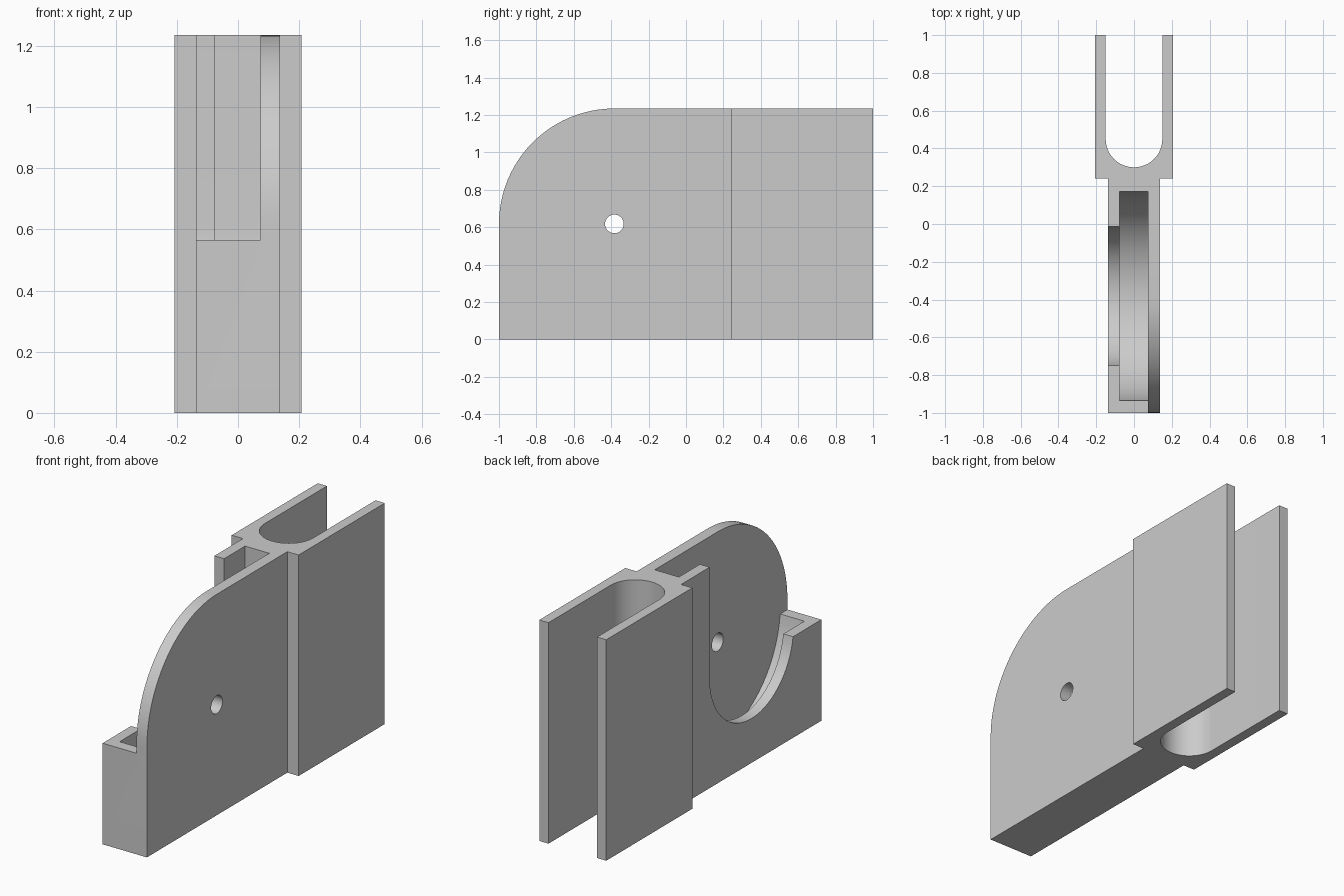
import bpy
import bmesh
import math
from mathutils import Vector

cube = bpy.data.objects.get("Cube")
if cube:
    bpy.data.objects.remove(cube, do_unlink=True)

H = 1.235                    # overall height
CY, CZ = -0.383, 0.618       # shared centre of the rounded shapes
HALF = 0.137                 # half width of the housing
LIP = 0.565                  # height of the low front wall

grey = bpy.data.materials.new("light grey")
grey.use_nodes = True
grey.diffuse_color = (0.6, 0.6, 0.6, 1)
grey.node_tree.nodes["Principled BSDF"].inputs["Base Color"].default_value = (0.6, 0.6, 0.6, 1)


def arc(cx, cy, r, start, end, steps):
    """Points along an arc, angles in degrees."""
    angles = [math.radians(start + (end - start) * i / steps) for i in range(steps + 1)]
    return [(cx + r * math.cos(a), cy + r * math.sin(a)) for a in angles]


def prism(name, profile, low, high, axis):
    """Extrude a profile along x (points are y, z) or z (points are x, y)."""
    bm = bmesh.new()
    place = (lambda p: (low, *p)) if axis == "x" else (lambda p: (*p, low))
    face = bm.faces.new([bm.verts.new(place(p)) for p in profile])
    out = bmesh.ops.extrude_face_region(bm, geom=[face])
    shift = Vector((high - low, 0, 0) if axis == "x" else (0, 0, high - low))
    moved = [g for g in out["geom"] if isinstance(g, bmesh.types.BMVert)]
    bmesh.ops.translate(bm, verts=moved, vec=shift)
    bmesh.ops.recalc_face_normals(bm, faces=bm.faces)
    mesh = bpy.data.meshes.new(name)
    bm.to_mesh(mesh)
    bm.free()
    mesh.materials.append(grey)
    obj = bpy.data.objects.new(name, mesh)
    bpy.context.collection.objects.link(obj)
    return obj


def combine(target, other, operation):
    """Apply a boolean and remove the helper."""
    mod = target.modifiers.new(operation, "BOOLEAN")
    mod.operation, mod.solver, mod.object = operation, "EXACT", other
    bpy.context.view_layer.objects.active = target
    bpy.ops.object.modifier_apply(modifier=mod.name)
    bpy.data.objects.remove(other, do_unlink=True)


def u_opening(r):
    """Round-bottomed opening, cleared forward above the low front wall."""
    dip = math.degrees(math.asin((CZ - LIP) / r))
    return [(-2, LIP)] + arc(CY, CZ, r, 180 + dip, 360, 32) + [(CY + r, 2), (-2, 2)]


# Housing: rounded front top corner, joined to the fork at the back
outline = [(-1, 0), (0.27, 0), (0.27, H)] + arc(CY, CZ, 0.617, 90, 180, 24)
bracket = prism("bracket_body", outline, -HALF, HALF, "x")

# Inner pocket, opening in the left-hand wall, and pivot hole in the full plate
combine(bracket, prism("pocket_cutter", u_opening(0.555), -0.077, 0.073, "x"), "DIFFERENCE")
combine(bracket, prism("side_cutter", u_opening(0.37), -0.5, 0, "x"), "DIFFERENCE")
combine(bracket, prism("hole_cutter", arc(CY, CZ, 0.05, 0, 350, 35), 0, 0.5, "x"), "DIFFERENCE")

# Fork: two rear cheeks around a round-ended slot
fork_outline = [(-0.207, 1), (-0.207, 0.24), (0.207, 0.24), (0.207, 1), (0.15, 1)]
fork_outline += arc(0, 0.45, 0.15, 0, -180, 32) + [(-0.15, 1)]
combine(bracket, prism("fork", fork_outline, 0, H, "z"), "UNION")

# Smooth curves, crisp edges
bpy.ops.object.select_all(action="DESELECT")
bracket.select_set(True)
bpy.context.view_layer.objects.active = bracket
bpy.ops.object.shade_smooth_by_angle(angle=math.radians(30))
